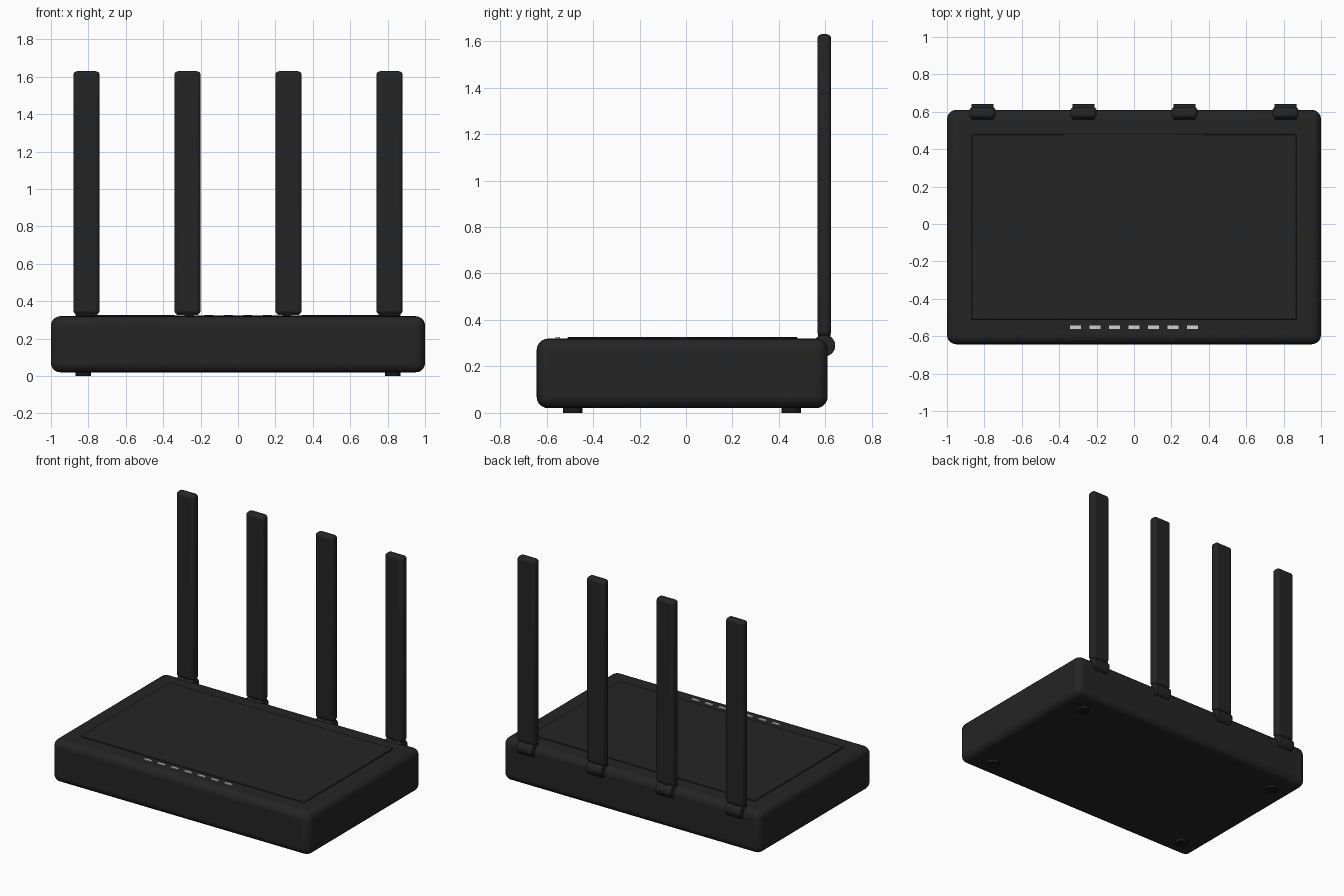
import bpy
import math

if "Cube" in bpy.data.objects:
    bpy.data.objects.remove(bpy.data.objects["Cube"])


def material(name, rgb):
    m = bpy.data.materials.new(name)
    m.diffuse_color = (*rgb, 1)
    m.use_nodes = True
    m.node_tree.nodes["Principled BSDF"].inputs["Base Color"].default_value = m.diffuse_color
    return m


BLACK = material("matte black", (0.018, 0.018, 0.018))
RUBBER = material("rubber black", (0.01, 0.01, 0.01))
LIGHT = material("indicator white", (0.65, 0.65, 0.65))


def finish(ob, name, mat, bevel=0, segments=4):
    ob.name = name
    ob.data.materials.append(mat)
    if bevel:
        b = ob.modifiers.new("rounding", 'BEVEL')
        b.width, b.segments = bevel, segments
        b.limit_method, b.angle_limit = 'ANGLE', math.radians(40)
    bpy.ops.object.shade_smooth_by_angle(angle=math.radians(35))
    return ob


def box(name, x, y, z, mat, bevel=0, segments=4):
    """Box from (min, max) pairs on each axis."""
    bpy.ops.mesh.primitive_cube_add(size=1, location=[(a + b) / 2 for a, b in (x, y, z)])
    ob = bpy.context.object
    ob.scale = [b - a for a, b in (x, y, z)]
    bpy.ops.object.transform_apply(location=False, rotation=False, scale=True)
    return finish(ob, name, mat, bevel, segments)


def cylinder(name, loc, radius, depth, mat, rot=(0, 0, 0), bevel=0):
    bpy.ops.mesh.primitive_cylinder_add(vertices=32, radius=radius, depth=depth,
                                        location=loc, rotation=rot)
    return finish(bpy.context.object, name, mat, bevel, 2)


# Housing and thin raised lid panel
box("housing", (-1, 1), (-0.643, 0.61), (0.02, 0.32), BLACK, 0.05, 5)
box("lid_panel", (-0.87, 0.87), (-0.51, 0.48), (0.31, 0.326), BLACK, 0.003, 1)

# Row of indicator lights along the front of the lid
for i in range(7):
    x = (i - 3) * 0.104
    box(f"indicator_{i + 1}", (x - 0.029, x + 0.029), (-0.562, -0.542), (0.318, 0.326), LIGHT)

# Antennas with hinge barrels and short necks
for i in range(4):
    x = -0.81 + i * 0.54
    cylinder(f"hinge_{i + 1}", (x, 0.595, 0.29), 0.047, 0.12, BLACK,
             (0, math.pi / 2, 0), 0.004)
    cylinder(f"antenna_neck_{i + 1}", (x, 0.595, 0.325), 0.026, 0.05, BLACK)
    box(f"antenna_{i + 1}", (x - 0.07, x + 0.07), (0.565, 0.625), (0.33, 1.63),
        BLACK, 0.02, 4)

# Round feet
for n, x in (("left", -0.827), ("right", 0.827)):
    for d, y in (("front", -0.488), ("back", 0.453)):
        cylinder(f"foot_{d}_{n}", (x, y, 0.0125), 0.042, 0.025, RUBBER)
